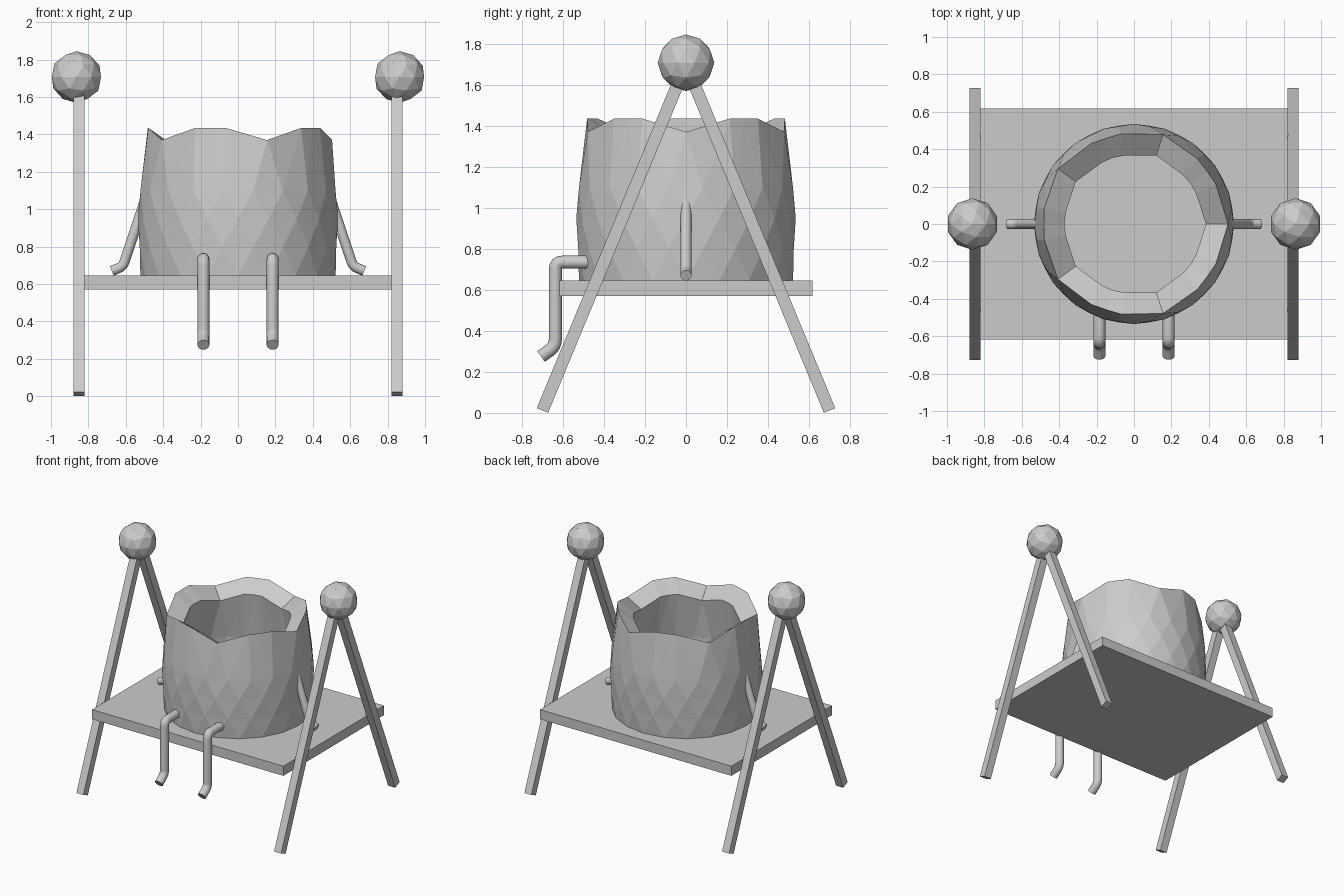
import bpy, bmesh, math
from mathutils import Vector, Matrix

if "Cube" in bpy.data.objects:
    bpy.data.objects.remove(bpy.data.objects["Cube"])

grey = bpy.data.materials.new("plain_grey")
grey.diffuse_color = (0.6, 0.6, 0.6, 1)
grey.use_nodes = True
grey.node_tree.nodes["Principled BSDF"].inputs["Base Color"].default_value = grey.diffuse_color


def add_object(name, bm):
    bmesh.ops.recalc_face_normals(bm, faces=bm.faces)
    mesh = bpy.data.meshes.new(name)
    bm.to_mesh(mesh)
    bm.free()
    mesh.materials.append(grey)
    ob = bpy.data.objects.new(name, mesh)
    bpy.context.collection.objects.link(ob)
    return ob


def box(name, size, matrix):
    bm = bmesh.new()
    bmesh.ops.create_cube(bm, size=1, matrix=matrix @ Matrix.Diagonal((*size, 1)))
    return add_object(name, bm)


def tube(name, points, radius, bend=0.035):
    """Round limb: the corners of the path are softened, ends are capped."""
    pts = [Vector(p) for p in points]
    path = [pts[0]]
    for a, b, c in zip(pts, pts[1:], pts[2:]):
        p, q = b + (a - b).normalized() * bend, b + (c - b).normalized() * bend
        for i in range(5):
            t = i / 4
            path.append(p * (1 - t) ** 2 + b * 2 * t * (1 - t) + q * t * t)
    path.append(pts[-1])
    # every path lies in one plane, so a fixed sideways axis keeps the rings straight
    side = (pts[1] - pts[0]).cross(pts[2] - pts[1]).normalized()
    bm = bmesh.new()
    rings = []
    n = 16
    for i, p in enumerate(path):
        d = (path[min(i + 1, len(path) - 1)] - path[max(i - 1, 0)]).normalized()
        up = d.cross(side)
        rings.append([bm.verts.new(p + radius * (side * math.cos(k * math.tau / n)
                                                 + up * math.sin(k * math.tau / n)))
                      for k in range(n)])
    for a, b in zip(rings, rings[1:]):
        for k in range(n):
            bm.faces.new((a[k], a[(k + 1) % n], b[(k + 1) % n], b[k]))
    bm.faces.new(rings[0])
    bm.faces.new(rings[-1])
    ob = add_object(name, bm)
    bpy.ops.object.select_all(action='DESELECT')
    bpy.context.view_layer.objects.active = ob
    ob.select_set(True)
    bpy.ops.object.shade_smooth_by_angle(angle=math.radians(40))


# Seat board
box("seat_board", (1.645, 1.235, 0.075), Matrix.Translation((0, 0, 0.6075)))

# A-frame posts and faceted balls on both sides
for s, side_name in ((-1, "left"), (1, "right")):
    for f, end_name in ((-1, "front"), (1, "back")):
        foot, top = Vector((s * 0.85, f * 0.70, 0.012)), Vector((s * 0.85, 0, 1.70))
        d = top - foot
        tilt = Matrix.Rotation(f * math.atan2(0.70, d.z), 4, 'X')
        box(f"{end_name}_{side_name}_post", (0.06, 0.06, d.length),
            Matrix.Translation((foot + top) / 2) @ tilt)
    bm = bmesh.new()
    bmesh.ops.create_icosphere(bm, subdivisions=2, radius=0.138,
                               matrix=Matrix.Translation((s * 0.864, 0, 1.707)))
    add_object(f"{side_name}_ball", bm)

    # Bent arms and dangling legs
    tube(f"{side_name}_arm", [(s * 0.48, 0, 1.10), (s * 0.615, 0, 0.695),
                              (s * 0.675, 0, 0.67)], 0.027, 0.025)
    tube(f"{side_name}_leg", [(s * 0.185, -0.46, 0.735), (s * 0.185, -0.637, 0.735),
                              (s * 0.185, -0.637, 0.325), (s * 0.185, -0.707, 0.275)], 0.032)

# Hollow faceted pot with a scalloped rim: five dips with flat peaks between
N = 20
bm = bmesh.new()


def ring(z, r, shift):
    return [bm.verts.new((r * math.cos(a), r * math.sin(a), z))
            for a in (math.tau * (k + shift) / N for k in range(N))]


def rim(radii, dip_z, peak_z):
    verts = []
    for k in range(N):
        m = k % 4
        a = math.radians(72 * (k // 4) + (0, 26, 36, 46)[m])
        r = radii[m]
        verts.append(bm.verts.new((r * math.cos(a), r * math.sin(a), peak_z if m else dip_z)))
    return verts


def stitch(low, high, lean):
    for k in range(N):
        j = (k + 1) % N
        if lean == 0:
            bm.faces.new((low[k], low[j], high[j], high[k]))
        elif lean == 1:      # upper ring is turned half a step
            bm.faces.new((low[k], low[j], high[k]))
            bm.faces.new((high[k], low[j], high[j]))
        else:                # lower ring is turned half a step
            bm.faces.new((low[k], low[j], high[j]))
            bm.faces.new((low[k], high[j], high[k]))


outer = [ring(0.645, 0.522, 0), ring(0.80, 0.532, 0.5), ring(0.95, 0.535, 0),
         ring(1.10, 0.528, 0.5), rim((0.503, 0.487, 0.482, 0.487), 1.37, 1.435)]
inner = [rim((0.385, 0.37, 0.372, 0.37), 1.305, 1.355), ring(1.0, 0.42, 0.5),
         ring(0.645, 0.41, 0)]
for i in range(4):
    stitch(outer[i], outer[i + 1], 1 if i % 2 == 0 else -1)
stitch(outer[-1], inner[0], 0)
stitch(inner[0], inner[1], 1)
stitch(inner[1], inner[2], -1)
stitch(inner[2], outer[0], 0)
add_object("pot", bm)
